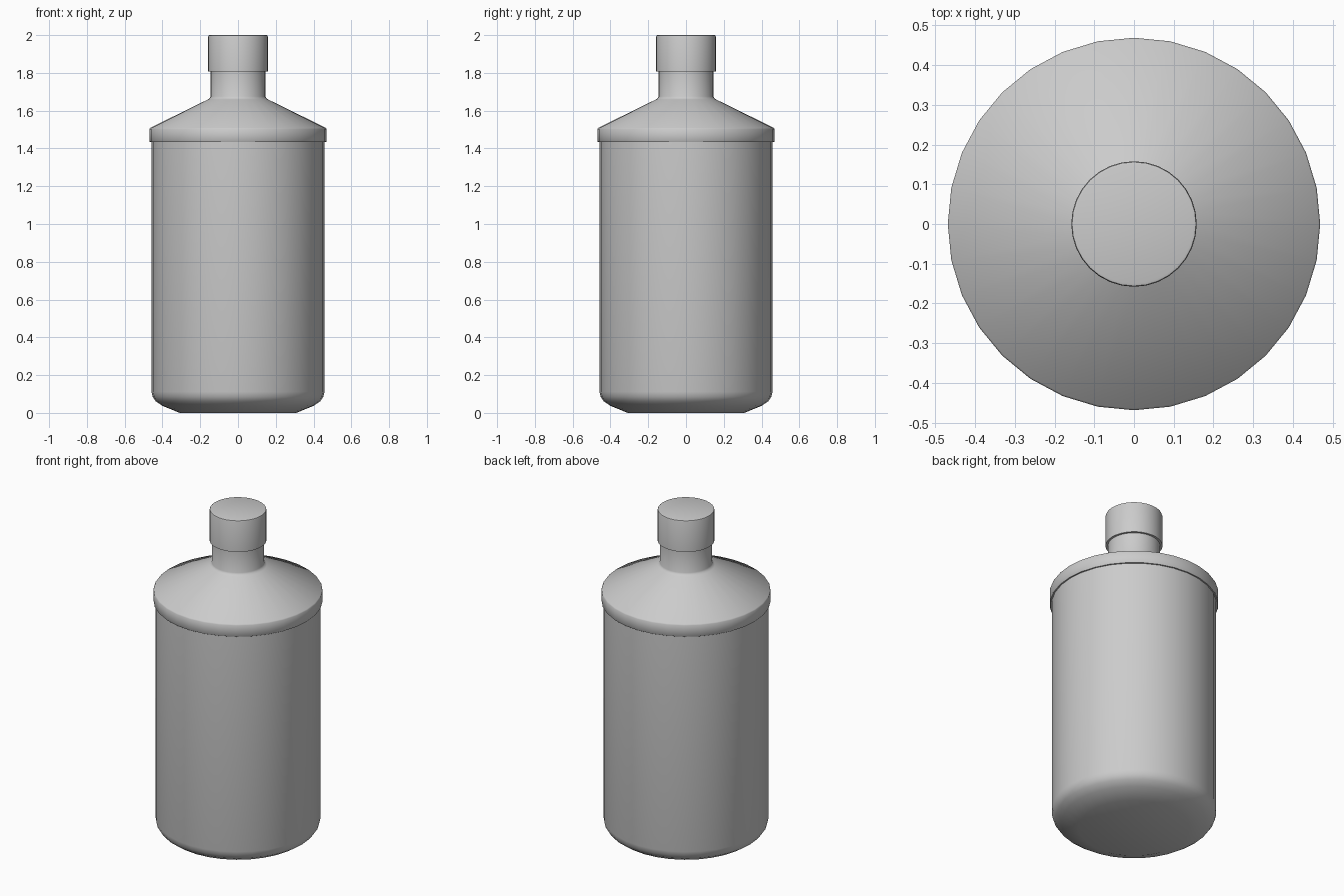
import bpy, bmesh
from math import cos, sin, pi, radians

if "Cube" in bpy.data.objects:
    bpy.data.objects.remove(bpy.data.objects["Cube"])

SIDES = 32


def lathe(name, profile, angle=40):
    """Revolve an (r, z) profile, listed bottom to top, round the z axis."""
    bm = bmesh.new()
    rings = []
    for r, z in profile:
        rings.append([bm.verts.new((r * cos(2 * pi * i / SIDES),
                                    r * sin(2 * pi * i / SIDES), z))
                      for i in range(SIDES)])
    for a, b in zip(rings, rings[1:]):
        for i in range(SIDES):
            j = (i + 1) % SIDES
            bm.faces.new((a[i], a[j], b[j], b[i]))
    # close an open profile with end discs
    bm.faces.new(rings[0][::-1])
    bm.faces.new(rings[-1])
    bmesh.ops.recalc_face_normals(bm, faces=bm.faces[:])
    mesh = bpy.data.meshes.new(name)
    bm.to_mesh(mesh)
    bm.free()
    obj = bpy.data.objects.new(name, mesh)
    bpy.context.collection.objects.link(obj)
    bpy.ops.object.select_all(action='DESELECT')
    obj.select_set(True)
    bpy.context.view_layer.objects.active = obj
    bpy.ops.object.shade_smooth_by_angle(angle=radians(angle))
    return obj


# Bottle: rounded base, straight body, overhanging collar, sloped shoulder, neck
lathe("bottle", [
    (0.308, 0.0), (0.40, 0.037), (0.436, 0.062), (0.452, 0.085), (0.458, 0.112),
    (0.458, 1.433),
    (0.466, 1.433), (0.469, 1.437), (0.469, 1.503), (0.465, 1.509),
    (0.160, 1.659), (0.150, 1.665), (0.145, 1.675),
    (0.145, 1.81),
])

# Cap: plain cylinder with a softened top rim
lathe("cap", [
    (0.158, 1.808), (0.158, 1.992), (0.156, 1.998), (0.150, 2.0),
])
